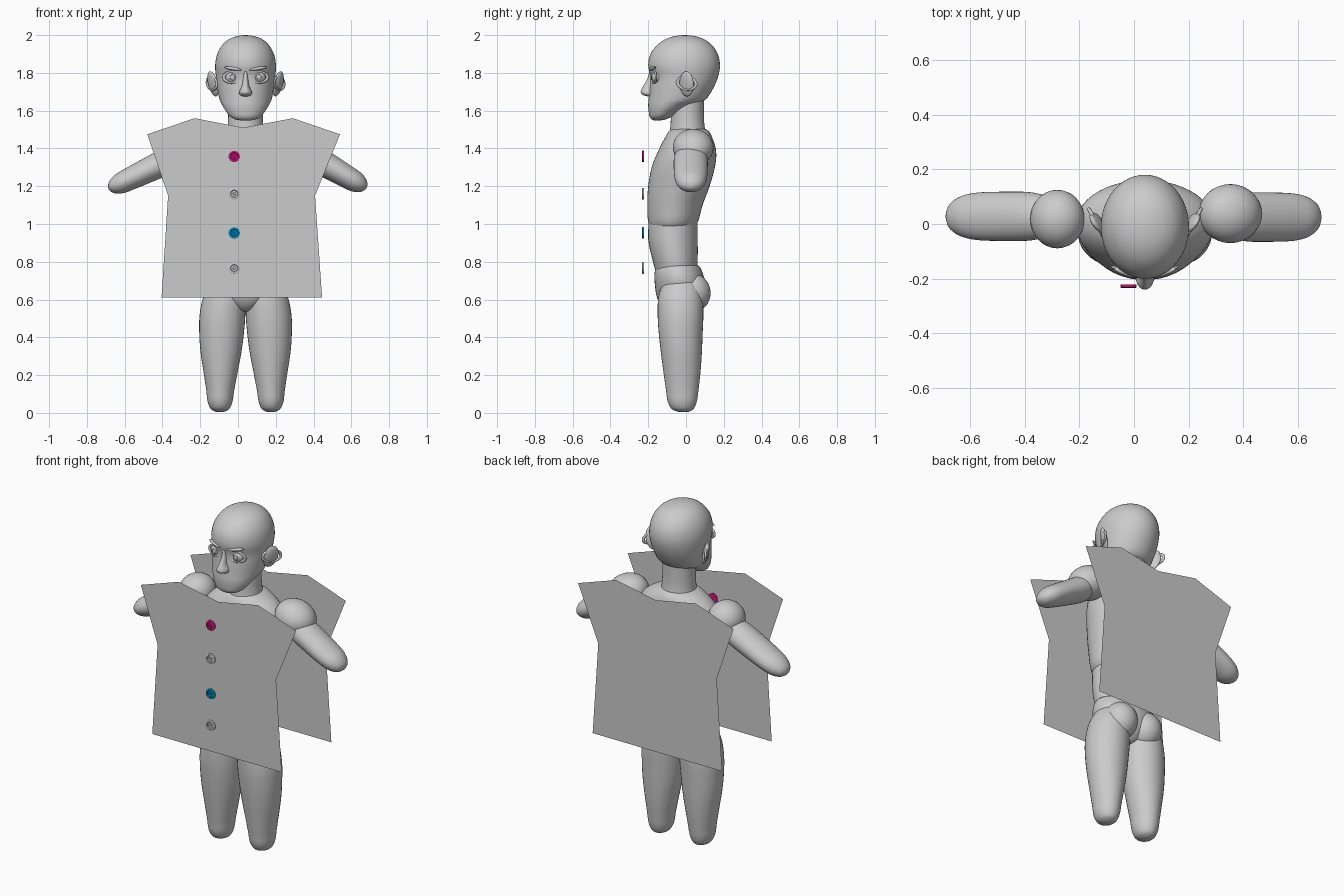
import bpy, bmesh, math
from mathutils import Matrix, Vector

CX = 0.04  # centre line of the body


def material(name, rgb):
    m = bpy.data.materials.new(name)
    m.diffuse_color = (*rgb, 1)
    return m


GREY = material("plain grey", (0.6, 0.6, 0.6))
PINK = material("deep pink", (0.6, 0.01, 0.22))
BLUE = material("bright blue", (0.0, 0.28, 0.55))


def finish(name, bm, mat=GREY, smooth=True):
    me = bpy.data.meshes.new(name)
    bm.to_mesh(me)
    bm.free()
    for p in me.polygons:
        p.use_smooth = smooth
    me.materials.append(mat)
    ob = bpy.data.objects.new(name, me)
    bpy.context.collection.objects.link(ob)
    return ob


def loft(name, secs, n=36, steps=4):
    """Skin through oval rings (z, x centre, y front, y back, x radius)."""
    rows = []
    for i in range(len(secs) - 1):
        p0, p1, p2 = secs[max(i - 1, 0)], secs[i], secs[i + 1]
        p3 = secs[min(i + 2, len(secs) - 1)]
        for k in range(steps):
            t = k / steps
            rows.append([0.5 * (2 * b + (c - a) * t + (2 * a - 5 * b + 4 * c - d) * t * t
                                + (3 * b - a - 3 * c + d) * t ** 3)
                         for a, b, c, d in zip(p0, p1, p2, p3)])
    rows.append(secs[-1])
    bm = bmesh.new()
    rings = []
    for z, x, yf, yb, rx in rows:
        rings.append([bm.verts.new((x + rx * math.cos(2 * math.pi * j / n),
                                    (yf + yb) / 2 + (yb - yf) / 2 * math.sin(2 * math.pi * j / n), z))
                      for j in range(n)])
    for a, b in zip(rings, rings[1:]):
        for j in range(n):
            bm.faces.new((a[j], a[(j + 1) % n], b[(j + 1) % n], b[j]))
    bm.faces.new(rings[0][::-1])
    bm.faces.new(rings[-1])
    bmesh.ops.recalc_face_normals(bm, faces=bm.faces)
    return finish(name, bm)


def ball(name, loc, radii, rot=(0, 0, 0)):
    bm = bmesh.new()
    bmesh.ops.create_uvsphere(bm, u_segments=32, v_segments=18, radius=1)
    bm.transform(Matrix.Diagonal((*radii, 1)))
    ob = finish(name, bm)
    ob.location, ob.rotation_euler = loc, rot
    return ob


def ring(name, loc, scale, minor, rot):
    bpy.ops.mesh.primitive_torus_add(major_radius=1, minor_radius=minor, major_segments=32,
                                     minor_segments=8, location=loc, rotation=rot)
    ob = bpy.context.object
    ob.name, ob.scale = name, scale
    ob.data.materials.append(GREY)
    for p in ob.data.polygons:
        p.use_smooth = True


# head and neck
loft("head", [(1.548, CX, -0.165, -0.14, 0.02), (1.553, CX, -0.18, -0.11, 0.052),
              (1.57, CX, -0.193, -0.07, 0.082), (1.60, CX, -0.198, -0.02, 0.106),
              (1.63, CX, -0.2, 0.04, 0.124), (1.66, CX, -0.198, 0.105, 0.138),
              (1.72, CX, -0.192, 0.145, 0.15), (1.78, CX, -0.188, 0.17, 0.157),
              (1.84, CX, -0.2, 0.18, 0.161), (1.90, CX, -0.188, 0.168, 0.15),
              (1.95, CX, -0.15, 0.135, 0.122), (1.98, CX, -0.105, 0.092, 0.085),
              (1.995, CX, -0.058, 0.045, 0.043), (2.0, CX, -0.012, 0.0, 0.006)], 48)
loft("neck", [(1.40, CX, -0.11, 0.13, 0.125), (1.48, CX, -0.088, 0.105, 0.1),
              (1.56, CX, -0.08, 0.095, 0.092), (1.68, CX, -0.08, 0.095, 0.092)])
loft("nose", [(1.675, CX, -0.2, -0.16, 0.012), (1.683, CX, -0.228, -0.15, 0.03),
              (1.70, CX, -0.24, -0.15, 0.033), (1.73, CX, -0.227, -0.15, 0.02),
              (1.77, CX, -0.204, -0.15, 0.014), (1.81, CX, -0.194, -0.15, 0.012)], 20)

# eyes, brows and ears on both sides
for s, side in ((-1, "right"), (1, "left")):
    face = (math.radians(90), 0, s * math.radians(14))
    ball(side + "_eye", (CX + s * 0.07, -0.152, 1.777), (0.036, 0.031, 0.034))
    ring(side + "_eyelid", (CX + s * 0.072, -0.169, 1.777), (0.045, 0.029, 0.03), 0.2, face)
    ring(side + "_iris", (CX + s * 0.07, -0.182, 1.777), (0.014, 0.014, 0.012), 0.15,
         (math.radians(90), 0, 0))
    ball(side + "_brow", (CX + s * 0.066, -0.178, 1.823), (0.05, 0.012, 0.009),
         (0, s * math.radians(-8), s * math.radians(18)))
    turn = (math.radians(-8), s * math.radians(12), s * math.radians(-32))
    ball(side + "_ear", (CX + s * 0.172, 0.004, 1.742), (0.016, 0.043, 0.068), turn)
    ring(side + "_ear_rim", (CX + s * 0.178, 0.004, 1.745), (0.055, 0.034, 0.04), 0.17,
         (math.radians(90), math.radians(8), s * math.radians(62)))

# chest, belly and pelvis
loft("chest", [(0.958, CX, -0.1, -0.06, 0.03), (0.968, CX, -0.165, 0.01, 0.12),
               (1.0, CX, -0.198, 0.058, 0.17), (1.1, CX, -0.205, 0.088, 0.195),
               (1.2, CX, -0.2, 0.125, 0.22), (1.3, CX, -0.182, 0.153, 0.245),
               (1.38, CX, -0.15, 0.16, 0.25), (1.45, CX, -0.115, 0.142, 0.2),
               (1.5, CX, -0.08, 0.11, 0.11), (1.51, CX, -0.02, 0.03, 0.02)], 44)
loft("belly", [(0.68, CX, -0.14, 0.06, 0.15), (0.8, CX, -0.175, 0.062, 0.165),
               (0.92, CX, -0.2, 0.062, 0.165), (1.05, CX, -0.195, 0.06, 0.16)])
loft("pelvis", [(0.535, CX, -0.06, 0.0, 0.03), (0.548, CX, -0.11, 0.04, 0.07),
                (0.6, CX, -0.15, 0.085, 0.14), (0.68, CX, -0.165, 0.1, 0.19),
                (0.75, CX, -0.165, 0.085, 0.185), (0.782, CX, -0.14, 0.06, 0.155),
                (0.79, CX, -0.06, 0.0, 0.04)])

# legs and buttocks on both sides
for s, side in ((-1, "right"), (1, "left")):
    ball(side + "_buttock", (CX + s * 0.085, 0.03, 0.635), (0.095, 0.1, 0.105))
    loft(side + "_leg", [(z, CX + s * x, yf, yb, rx) for z, x, yf, yb, rx in (
        (0.004, 0.135, -0.035, 0.01, 0.018), (0.02, 0.135, -0.075, 0.04, 0.048),
        (0.06, 0.135, -0.097, 0.057, 0.066), (0.12, 0.134, -0.106, 0.066, 0.074),
        (0.22, 0.132, -0.12, 0.077, 0.091), (0.32, 0.13, -0.133, 0.084, 0.108),
        (0.42, 0.127, -0.144, 0.088, 0.118), (0.52, 0.122, -0.15, 0.092, 0.121),
        (0.62, 0.112, -0.145, 0.088, 0.11), (0.7, 0.1, -0.11, 0.06, 0.08),
        (0.725, 0.1, -0.05, 0.01, 0.025))])

# arms: short rounded limbs hanging out from ball shoulders
for side, ball_at, ball_r, start, tip in (
        ("right", (-0.28, 0.018, 1.405), (0.1, 0.107, 0.095), (-0.3, 0.028, 1.37), (-0.685, 0.028, 1.185)),
        ("left", (0.352, 0.038, 1.405), (0.118, 0.108, 0.095), (0.34, 0.025, 1.388), (0.68, 0.025, 1.19))):
    ball(side + "_shoulder", ball_at, ball_r, (0, math.radians(20 if side == "left" else -20), 0))
    d = Vector(tip) - Vector(start)
    arm = loft(side + "_arm", [(f * d.length, 0, -ry, ry, rx) for f, ry, rx in (
        (0, 0.03, 0.025), (0.05, 0.07, 0.055), (0.2, 0.088, 0.07), (0.45, 0.09, 0.066),
        (0.7, 0.087, 0.06), (0.85, 0.075, 0.054), (0.95, 0.051, 0.036), (0.99, 0.024, 0.016),
        (1.0, 0.006, 0.004))])
    arm.location = start
    arm.rotation_euler = (0, math.atan2(d.x, d.z), 0)


# garment: flat sheets in front of and behind the body
def sheet(name, points, y):
    bm = bmesh.new()
    bm.faces.new([bm.verts.new((x, y, z)) for x, z in points])
    return finish(name, bm, smooth=False)


LEFT = [(0.015, 0.61), (0.445, 0.61), (0.408, 1.15), (0.54, 1.475), (0.29, 1.56), (0.03, 1.51)]
RIGHT = [(0.03, 1.51), (-0.23, 1.56), (-0.48, 1.475), (-0.37, 1.15), (-0.405, 0.61), (0.015, 0.61)]
sheet("front_left_panel", LEFT, -0.2255)
sheet("front_right_panel", RIGHT, -0.2255)
sheet("back_panel", (LEFT[1:] + RIGHT[1:-1])[::-1], 0.24)

# buttons: dished discs with a small raised centre
for i, (z, mat) in enumerate(((1.358, PINK), (1.16, GREY), (0.953, BLUE), (0.766, GREY))):
    bm = bmesh.new()
    prof = [(0.0, 0.222), (0.03, 0.222), (0.03, 0.231), (0.027, 0.233), (0.02, 0.233),
            (0.017, 0.23), (0.008, 0.23), (0.006, 0.232), (0.0, 0.232)]
    vs = [bm.verts.new((r, -y, 0)) for r, y in prof]
    es = [bm.edges.new(p) for p in zip(vs, vs[1:])]
    bmesh.ops.spin(bm, geom=vs + es, cent=(0, 0, 0), axis=(0, 1, 0), angle=2 * math.pi, steps=24)
    bmesh.ops.remove_doubles(bm, verts=bm.verts, dist=1e-5)
    bmesh.ops.recalc_face_normals(bm, faces=bm.faces)
    finish(f"button_{i + 1}", bm, mat, smooth=False).location = (-0.02, 0, z)
